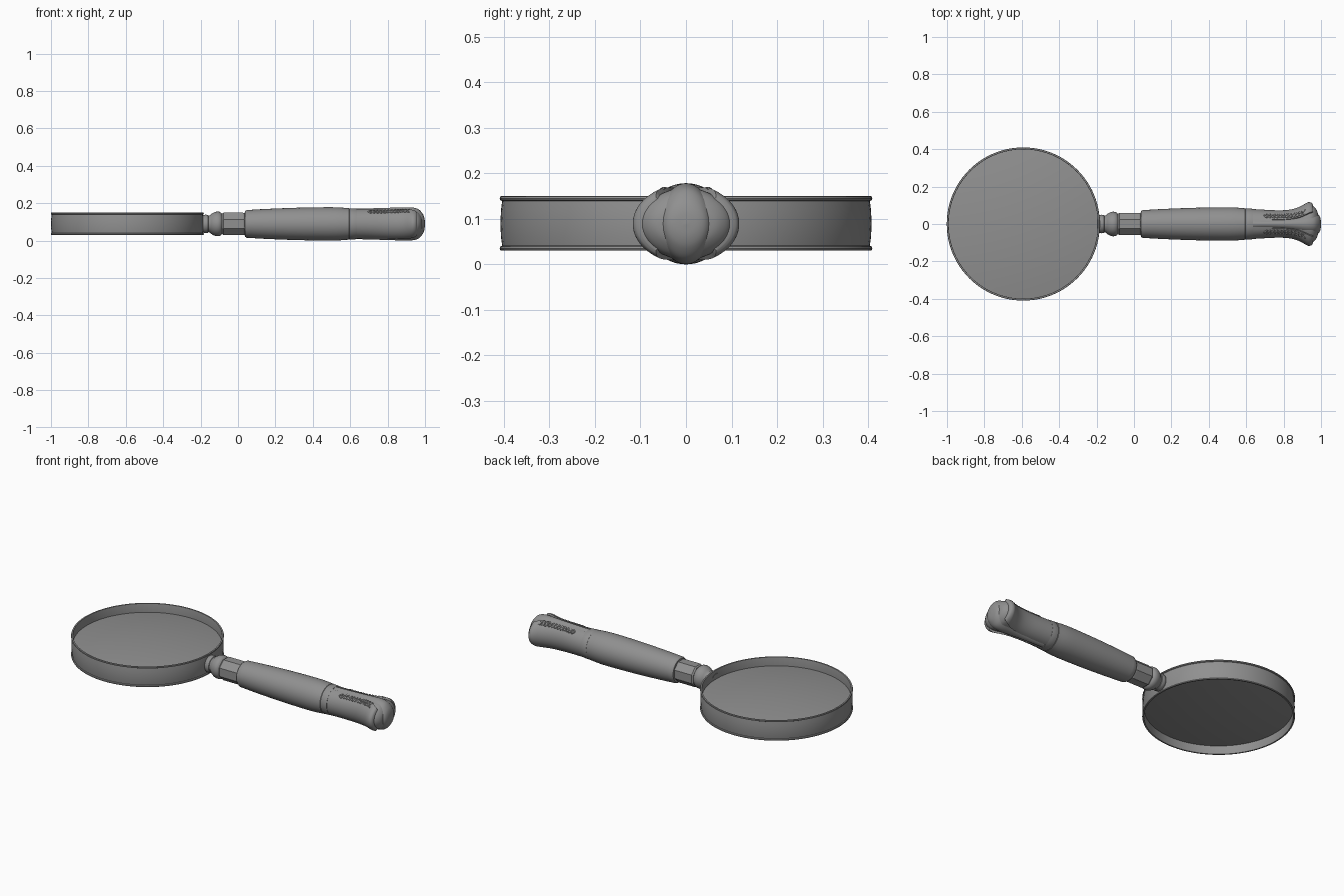
import bpy, bmesh, math
from mathutils import Vector, Matrix

if "Cube" in bpy.data.objects:
    bpy.data.objects.remove(bpy.data.objects["Cube"])

Z = 0.089          # height of the handle axis
RING_X = -0.592    # centre of the glass

# dark grey used on every part
dark = bpy.data.materials.new("dark_grey")
dark.diffuse_color = (0.28, 0.28, 0.28, 1)
dark.use_nodes = True
dark.node_tree.nodes["Principled BSDF"].inputs["Base Color"].default_value = dark.diffuse_color


def finish(bm, name, angle=35):
    bmesh.ops.remove_doubles(bm, verts=bm.verts, dist=1e-5)
    bmesh.ops.recalc_face_normals(bm, faces=bm.faces)
    me = bpy.data.meshes.new(name)
    bm.to_mesh(me)
    bm.free()
    me.materials.append(dark)
    ob = bpy.data.objects.new(name, me)
    bpy.context.collection.objects.link(ob)
    bpy.ops.object.select_all(action='DESELECT')
    ob.select_set(True)
    bpy.context.view_layer.objects.active = ob
    bpy.ops.object.shade_smooth_by_angle(angle=math.radians(angle))
    return ob


def smooth_path(pts, n=5):
    """Catmull-Rom resampling of a short list of points."""
    p = [Vector(q) for q in pts]
    p = [2 * p[0] - p[1]] + p + [2 * p[-1] - p[-2]]
    out = []
    for i in range(1, len(p) - 2):
        a, b, c, d = p[i - 1:i + 3]
        for k in range(n):
            t = k / n
            out.append(0.5 * (2 * b + (c - a) * t + (2 * a - 5 * b + 4 * c - d) * t * t
                              + (3 * b - a - 3 * c + d) * t ** 3))
    out.append(p[-2])
    return out


def skin(bm, rows):
    """Bridge closed loops of points."""
    vs = [[bm.verts.new(c) for c in row] for row in rows]
    for r, s in zip(vs, vs[1:]):
        n = len(r)
        for j in range(n):
            k = (j + 1) % n
            bm.faces.new((r[j], r[k], s[k], s[j]))
    return vs


def loft(name, sections, n=48, turn=0.0, angle=35):
    """Elliptical sections (x, ry, rz) along the handle axis, capped."""
    bm = bmesh.new()
    rows = [[(x, max(ry, 1e-4) * math.cos(turn + math.tau * j / n),
              Z + max(rz, 1e-4) * math.sin(turn + math.tau * j / n)) for j in range(n)]
            for x, ry, rz in sections]
    vs = skin(bm, rows)
    bm.faces.new(vs[0])
    bm.faces.new(vs[-1])
    return finish(bm, name, angle)


def turned(name, profile, **kw):
    return loft(name, [(x, r, r) for x, r in profile], **kw)


def lathe(name, profile, close, n=96):
    """Profile (r, z) spun around the vertical axis of the glass."""
    pts = profile + profile[:1] if close else profile
    bm = bmesh.new()
    rows = [[(RING_X + max(r, 1e-6) * math.cos(math.tau * j / n),
              max(r, 1e-6) * math.sin(math.tau * j / n), z) for j in range(n)]
            for r, z in pts]
    skin(bm, rows)
    return finish(bm, name)


# frame: thin wall with a rolled bead along both rims
half = [(0.404, 0.049), (0.408, 0.051), (0.4095, 0.055), (0.408, 0.059), (0.404, 0.060),
        (0.400, 0.059), (0.399, 0.055)]
outer = [(r, Z + 0.001 + z) for r, z in half]
lower = [(r, Z + 0.001 - z) for r, z in reversed(half)]
lathe("frame_ring", lower + [(0.4065, Z - 0.03), (0.408, Z), (0.4065, Z + 0.03)] + outer, True)

# lens: convex on both faces
arc = [(0.401 * k / 14, 0.030 * (1 - (k / 14) ** 2) + 0.008) for k in range(15)]
lathe("lens", [(r, Z + z) for r, z in arc] + [(r, Z - z) for r, z in reversed(arc)], False)

# neck between the frame and the grip
turned("neck_socket", [(-0.195, 0.040), (-0.185, 0.047), (-0.172, 0.050), (-0.160, 0.047),
                       (-0.155, 0.040), (-0.130, 0.040)])
turned("neck_collar", [(-0.158, 0.044), (-0.150, 0.046), (-0.142, 0.054), (-0.128, 0.062),
                       (-0.113, 0.066), (-0.100, 0.065), (-0.091, 0.060), (-0.085, 0.052),
                       (-0.070, 0.052)])
turned("neck_octagon", [(-0.086, 0.058), (-0.078, 0.065), (0.026, 0.065), (0.050, 0.058)],
       n=8, turn=math.pi / 8, angle=10)

# swelling grip and its end band
grip = smooth_path([(0.046, 0.074), (0.15, 0.080), (0.30, 0.086), (0.45, 0.089),
                    (0.53, 0.0885), (0.594, 0.084)])
turned("grip", [(0.036, 0.060), (0.037, 0.068)] + [tuple(v) for v in grip] + [(0.600, 0.078)])
turned("grip_band", [(0.590, 0.076), (0.596, 0.082), (0.602, 0.0835), (0.625, 0.0825),
                     (0.636, 0.081), (0.638, 0.074)])

# butt: side lobes, and a central rib that runs over the domed end
lobes = smooth_path([(0.625, 0.070, 0.076), (0.70, 0.064, 0.077), (0.80, 0.060, 0.078),
                     (0.88, 0.076, 0.079), (0.93, 0.098, 0.079), (0.957, 0.096, 0.072),
                     (0.977, 0.074, 0.052), (0.985, 0.045, 0.032), (0.988, 0.0, 0.0)])
loft("butt_lobes", [tuple(v) for v in lobes])
rib = smooth_path([(0.625, 0.040, 0.081), (0.70, 0.036, 0.083), (0.80, 0.040, 0.086),
                   (0.88, 0.052, 0.0885), (0.93, 0.060, 0.088), (0.965, 0.058, 0.078),
                   (0.987, 0.048, 0.055), (0.997, 0.030, 0.030), (1.0, 0.0, 0.0)])
loft("butt_rib", [tuple(v) for v in rib])

# side petals wrapping the butt and flaring outwards: x, ry, rz, half angle
petal = smooth_path([(0.634, 0.080, 0.081, 74), (0.70, 0.076, 0.081, 73), (0.78, 0.073, 0.083, 71),
                     (0.84, 0.078, 0.085, 69), (0.885, 0.092, 0.087, 66),
                     (0.918, 0.110, 0.088, 62), (0.935, 0.117, 0.087, 59),
                     (0.950, 0.113, 0.083, 55), (0.957, 0.102, 0.076, 50)], 4)


def on_petal(x, a, side):
    """Point of the petal surface at x and angle a."""
    for p, q in zip(petal, petal[1:]):
        if p[0] <= x <= q[0]:
            s = p.lerp(q, (x - p[0]) / (q[0] - p[0]))
            break
    return Vector((x, side * s[1] * math.cos(a), Z + s[2] * math.sin(a)))


for side, label in ((-1, "front"), (1, "back")):
    # outer skin plus an inner skin slightly closer to the axis
    bm = bmesh.new()
    rows = []
    for x, ry, rz, lim in petal:
        angles = [math.radians(lim) * (j / 12 - 1) for j in range(25)]
        row = [(x, side * ry * math.cos(a), Z + rz * math.sin(a)) for a in angles]
        row += [(x, side * (ry - 0.014) * math.cos(a), Z + (rz - 0.014) * math.sin(a))
                for a in reversed(angles)]
        rows.append(row)
    vs = skin(bm, rows)
    for r in (vs[0], vs[-1]):
        for j in range(24):
            bm.faces.new((r[j], r[j + 1], r[48 - j], r[49 - j]))
    finish(bm, "side_petal_" + label)

    # raised feather chevrons on the upper flank of the petal
    bm = bmesh.new()
    for k in range(12):
        x = 0.695 + k * 0.0185
        for s in (-1, 1):
            a0 = math.radians(54)
            p = on_petal(x, a0, side)
            q = on_petal(x + 0.018, a0 + s * math.radians(10), side)
            d = (q - p).normalized()
            mid = (p + q) / 2
            n = Vector((0, mid.y, mid.z - Z)).normalized()
            t = n.cross(d).normalized()
            n = d.cross(t)
            m = Matrix((d * 0.013, t * 0.0048, n * 0.0042)).transposed().to_4x4()
            m.translation = mid
            bmesh.ops.create_uvsphere(bm, u_segments=10, v_segments=6, radius=1, matrix=m)
    finish(bm, "feather_relief_" + label, 60)
